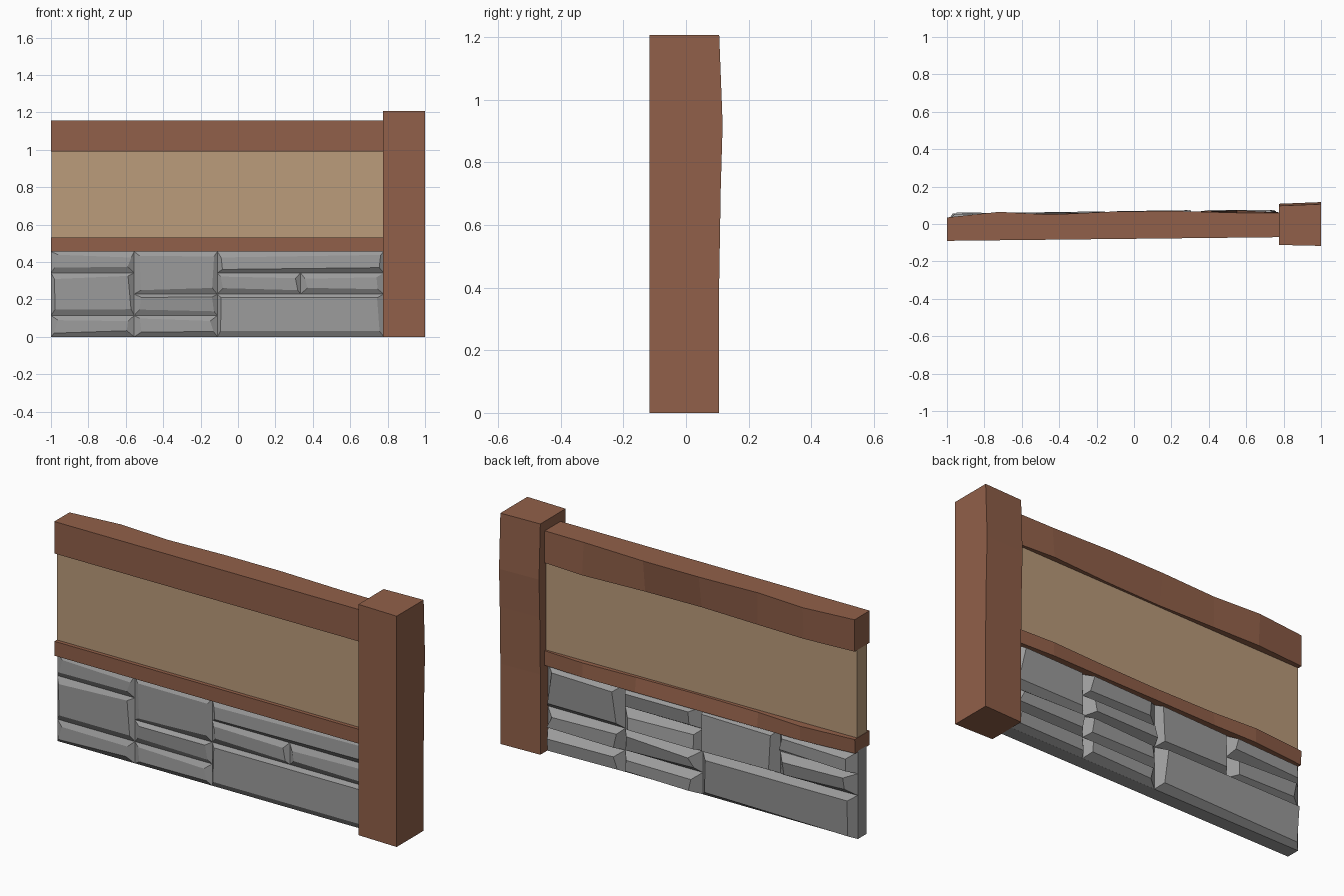
import bpy, bmesh, random

if "Cube" in bpy.data.objects:
    bpy.data.objects.remove(bpy.data.objects["Cube"])

random.seed(4)


def mat(name, rgb):
    m = bpy.data.materials.new(name)
    m.diffuse_color = (*rgb, 1)
    m.use_nodes = True
    m.node_tree.nodes["Principled BSDF"].inputs["Base Color"].default_value = m.diffuse_color
    return m


WOOD = mat("brown wood", (0.283, 0.117, 0.067))
PLASTER = mat("tan plaster", (0.497, 0.332, 0.198))
STONE = mat("grey stone", (0.328, 0.328, 0.328))


def finish(bm, name, material):
    bmesh.ops.recalc_face_normals(bm, faces=bm.faces)
    me = bpy.data.meshes.new(name)
    bm.to_mesh(me)
    bm.free()
    me.materials.append(material)
    ob = bpy.data.objects.new(name, me)
    bpy.context.collection.objects.link(ob)
    return ob


def loft(bm, rings):
    """Skin a list of four-point rings and cap both ends."""
    rs = [[bm.verts.new(p) for p in ring] for ring in rings]
    for a, b in zip(rs, rs[1:]):
        for i in range(4):
            j = (i + 1) % 4
            bm.faces.new((a[i], a[j], b[j], b[i]))
    bm.faces.new(rs[0])
    bm.faces.new(rs[-1])


def beam(name, z0, z1, front, stations, material):
    """Horizontal bar: straight slanted front, wavy back (x, y low, y high)."""
    rings = []
    for x, lo, hi in stations:
        f = front + 0.011 * x
        rings.append([(x, f, z0), (x, lo, z0), (x, hi, z1), (x, f, z1)])
    bm = bmesh.new()
    loft(bm, rings)
    return finish(bm, name, material)


# Timber beams with warped backs
beam("top_rail", 0.99, 1.157, -0.079,
     [(-1, 0.035, 0.035), (-0.72, 0.055, 0.065), (-0.45, 0.05, 0.05),
      (-0.12, 0.042, 0.066), (0.2, 0.052, 0.07), (0.55, 0.074, 0.06),
      (0.79, 0.06, 0.06)], WOOD)
beam("middle_rail", 0.455, 0.53, -0.078,
     [(-1, 0.03, 0.034), (-0.7, 0.058, 0.06), (-0.45, 0.056, 0.046),
      (-0.1, 0.062, 0.045), (0.25, 0.066, 0.056), (0.55, 0.072, 0.07),
      (0.79, 0.062, 0.06)], WOOD)

# Plaster panel
beam("plaster_panel", 0.52, 1.0, -0.058,
     [(-0.998, 0.012, 0.012), (0.79, 0.05, 0.05)], PLASTER)

# Corner post with a bulging back
bm = bmesh.new()
loft(bm, [[(0.775, -0.112, z), (1, -0.117, z), (1, 0.106 + b, z), (0.775, 0.097 + b, z)]
          for z, b in ((0, 0), (0.42, 0), (0.72, 0.005), (0.92, 0.011), (1.207, 0))])
finish(bm, "corner_post", WOOD)

# Stone core
beam("stone_core", 0, 0.46, -0.054, [(-1, 0.008, 0.008), (0.785, 0.027, 0.027)], STONE)

# Stone blocks on a 4 x 4 grid: (column, row, columns wide, rows high)
CW, RH = 0.445, 0.114
BACK = [(0, 0, 2, 2), (0, 2, 1, 1), (0, 3, 1, 1), (1, 2, 1, 2),
        (2, 0, 1, 1), (2, 1, 1, 1), (2, 2, 1, 1), (2, 3, 1, 1),
        (3, 0, 1, 1), (3, 1, 1, 1), (3, 2, 1, 2)]
FRONT = [(0, 0, 1, 1), (0, 1, 1, 2), (0, 3, 1, 1), (1, 0, 1, 1),
         (1, 1, 1, 1), (1, 2, 1, 2), (2, 0, 2, 2), (2, 2, 1, 1),
         (3, 2, 1, 1), (2, 3, 2, 1)]


def blocks(name, layout, base, depth, inset_x, inset_z):
    bm = bmesh.new()
    for c, r, w, h in layout:
        x0, x1 = -1 + c * CW, -1 + (c + w) * CW
        z0, z1 = r * RH, (r + h) * RH
        corners = [(x0, z0, 1, 1), (x1, z0, -1, 1), (x1, z1, -1, -1), (x0, z1, 1, -1)]
        low = [(x, base + 0.011 * x, z) for x, z, _, _ in corners]
        tilt = random.uniform(-0.15, 0.15)
        top = []
        for x, z, sx, sz in corners:
            d = depth * (random.uniform(0.8, 1.0) + tilt * sz)
            px = x + sx * inset_x * random.uniform(0.5, 1.4)
            pz = z + sz * inset_z * random.uniform(0.6, 1.3)
            top.append((px, base + 0.011 * x + d, pz))
        loft(bm, [low, top])
    return finish(bm, name, STONE)


blocks("back_stones", BACK, 0.019, 0.048, 0.04, 0.026)
blocks("front_stones", FRONT, -0.054, -0.018, 0.03, 0.026)
